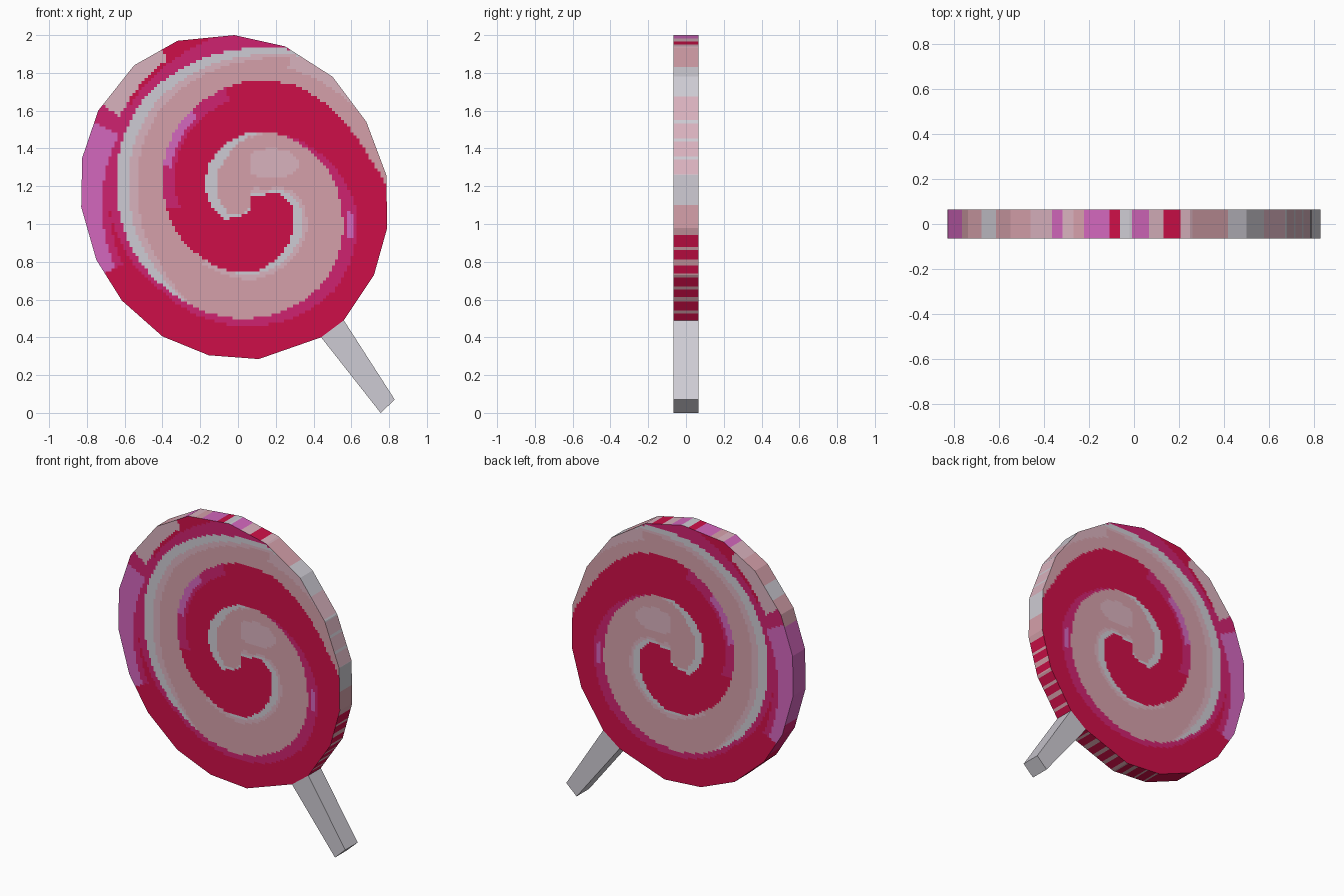
import bpy, bmesh, math

if "Cube" in bpy.data.objects:
    bpy.data.objects.remove(bpy.data.objects["Cube"])

DEPTH = 0.065            # half thickness
CX, CZ = 0.07, 1.10      # swirl centre
CELL = 0.016             # size of the cut face pattern


def material(name, rgb):
    m = bpy.data.materials.new(name)
    lin = [(c / 255 / 12.92) if c < 11 else ((c / 255 + 0.055) / 1.055) ** 2.4 for c in rgb]
    m.diffuse_color = (*lin, 1)
    m.use_nodes = True
    m.node_tree.nodes["Principled BSDF"].inputs["Base Color"].default_value = m.diffuse_color
    return m


WHITE, LIGHT, ROSE, ORCHID, MAGENTA, CRIMSON = range(6)
mats = [material("soft white", (206, 203, 211)),
        material("light pink", (217, 178, 190)),
        material("rose pink", (213, 160, 170)),
        material("orchid", (211, 103, 189)),
        material("magenta", (207, 34, 112)),
        material("crimson", (206, 15, 72))]


def prism(name, outline):
    """Extrude an x-z outline along y."""
    bm = bmesh.new()
    face = bm.faces.new([bm.verts.new((x, -DEPTH, z)) for x, z in outline])
    ext = bmesh.ops.extrude_face_region(bm, geom=[face], use_keep_orig=True)
    moved = [g for g in ext["geom"] if isinstance(g, bmesh.types.BMVert)]
    bmesh.ops.translate(bm, verts=moved, vec=(0, 2 * DEPTH, 0))
    bmesh.ops.recalc_face_normals(bm, faces=bm.faces)
    return bm


def finish(bm, name):
    me = bpy.data.meshes.new(name)
    bm.to_mesh(me)
    bm.free()
    for m in mats:
        me.materials.append(m)
    ob = bpy.data.objects.new(name, me)
    bpy.context.collection.objects.link(ob)


def lerp(table, u):
    """Piecewise-linear lookup in a list of (angle, value)."""
    if u <= table[0][0]:
        return table[0][1]
    for (a, p), (b, q) in zip(table, table[1:]):
        if u <= b:
            return p + (q - p) * (u - a) / (b - a)
    return table[-1][1]


# Swirl edges: radius by clockwise angle from +x, in degrees
RED_OUT = [(-91, 0), (-90, .045), (-45, .07), (-20, .165), (0, .21), (45, .28), (90, .355),
           (135, .38), (180, .45), (225, .565), (270, .66), (292, .675), (315, .655),
           (338, .67), (352, .72), (365, .9), (370, 2)]
RED_IN = [(90, 0), (135, .075), (155, .165), (180, .21), (225, .31), (270, .39), (315, .42),
          (360, .475), (405, .56), (450, .60), (495, .63), (540, .705), (585, .80),
          (630, .83), (655, .86), (670, 1.2), (690, 2)]
BLUSH = [(290, 0), (330, .03), (360, .075), (405, .07), (450, .04), (495, .025),
         (540, .05), (585, .04), (630, .1)]
CREAM = [(140, .03), (180, .06), (240, .06), (285, 0), (480, 0), (510, .05), (550, .07),
         (590, .06), (625, .04), (650, .02)]
TIP_CREAM = [(-60, .015), (-15, .04), (30, .05), (70, .03), (110, 0)]


def swirl(x, z):
    r = math.hypot(x - CX, z - CZ)
    base = math.degrees(math.atan2(CZ - z, x - CX)) % 360
    for u in (base - 360, base, base + 360):
        if u < -90:
            continue
        inner, outer = lerp(RED_IN, u), lerp(RED_OUT, u)
        nxt = lerp(RED_IN, u + 360)
        if inner <= r < outer:                       # red arm
            w = lerp(BLUSH, u)
            d = r - inner
            if 515 < u < 568 and r > .79:
                return ORCHID
            if 574 < u < 600 and d > w + .02:
                return LIGHT
            if 364 < u < 378 and .02 < d < .05:
                return ORCHID
            if d < w or (515 < u < 580 and r > .75):
                return MAGENTA
            if 205 < u < 238 and outer - r < .045:
                return ORCHID
            if 178 < u < 258 and outer - r < .07:
                return MAGENTA
            return CRIMSON
        if outer <= r < nxt:                         # pale arm
            w, t = lerp(CREAM, u + 360), lerp(TIP_CREAM, u)
            if nxt - r < w or (u < 110 and r - outer < t):
                return WHITE
            if nxt - r < 1.7 * w or (u < 130 and r - outer < t + .025):
                return LIGHT
            if 285 < u < 345 and r > .75:
                return LIGHT
            if ((x - .18) / .14) ** 2 + ((z - 1.32) / .08) ** 2 < 1:
                return LIGHT
            return ROSE
    # heart of the swirl, inside the first turn
    w = lerp(CREAM, base)
    return WHITE if lerp(RED_IN, base) - r < w else ROSE


# Rim colours: (end angle clockwise from +x, colour)
RIM = [(12, ROSE), (148, CRIMSON), (165, MAGENTA), (207, ORCHID), (218, ROSE), (224, WHITE),
       (236, ROSE), (243, LIGHT), (246, ORCHID), (249, LIGHT), (252, ROSE), (259, ORCHID),
       (262, CRIMSON), (265, WHITE), (270, ORCHID), (274, LIGHT), (279, CRIMSON),
       (283, LIGHT), (296, ROSE), (312, WHITE), (347, LIGHT), (361, WHITE)]


def rim(x, z):
    u = math.degrees(math.atan2(CZ - z, x - CX)) % 360
    if 14 < u < 110 and math.sin(u * 1.1) > .55:      # pale streaks low on the right
        return ROSE
    if 318 < u < 345 and math.sin(u * .8) > .75:
        return WHITE
    return next(c for end, c in RIM if u <= end)


# Candy disc: faceted outline, cut into small cells and coloured by the swirl rule
bm = prism("candy", [
    (-.02, 2), (.25, 1.94), (.50, 1.78), (.68, 1.54), (.785, 1.26), (.79, .98), (.72, .73),
    (.56, .49), (.44, .40), (.11, .285), (-.155, .305), (-.40, .405), (-.615, .595),
    (-.75, .81), (-.83, 1.09), (-.825, 1.35), (-.74, 1.60), (-.55, 1.84), (-.32, 1.97)])
for axis, lo, hi in (((0, 0, 1), .285, 2.0), ((1, 0, 0), -.83, .79)):
    for i in range(1, int((hi - lo) / CELL) + 1):
        p = lo + i * CELL + .0003
        bmesh.ops.bisect_plane(bm, geom=bm.verts[:] + bm.edges[:] + bm.faces[:],
                               dist=1e-5, plane_co=[p * a for a in axis], plane_no=axis)
for f in bm.faces:
    c = f.calc_center_median()
    f.material_index = (swirl if abs(f.normal.y) > .5 else rim)(c.x, c.z)
finish(bm, "candy_disc")

# Stick: slightly tapered square bar
finish(prism("stick", [(.83, .07), (.755, 0), (.44, .40), (.56, .49)]), "stick")
